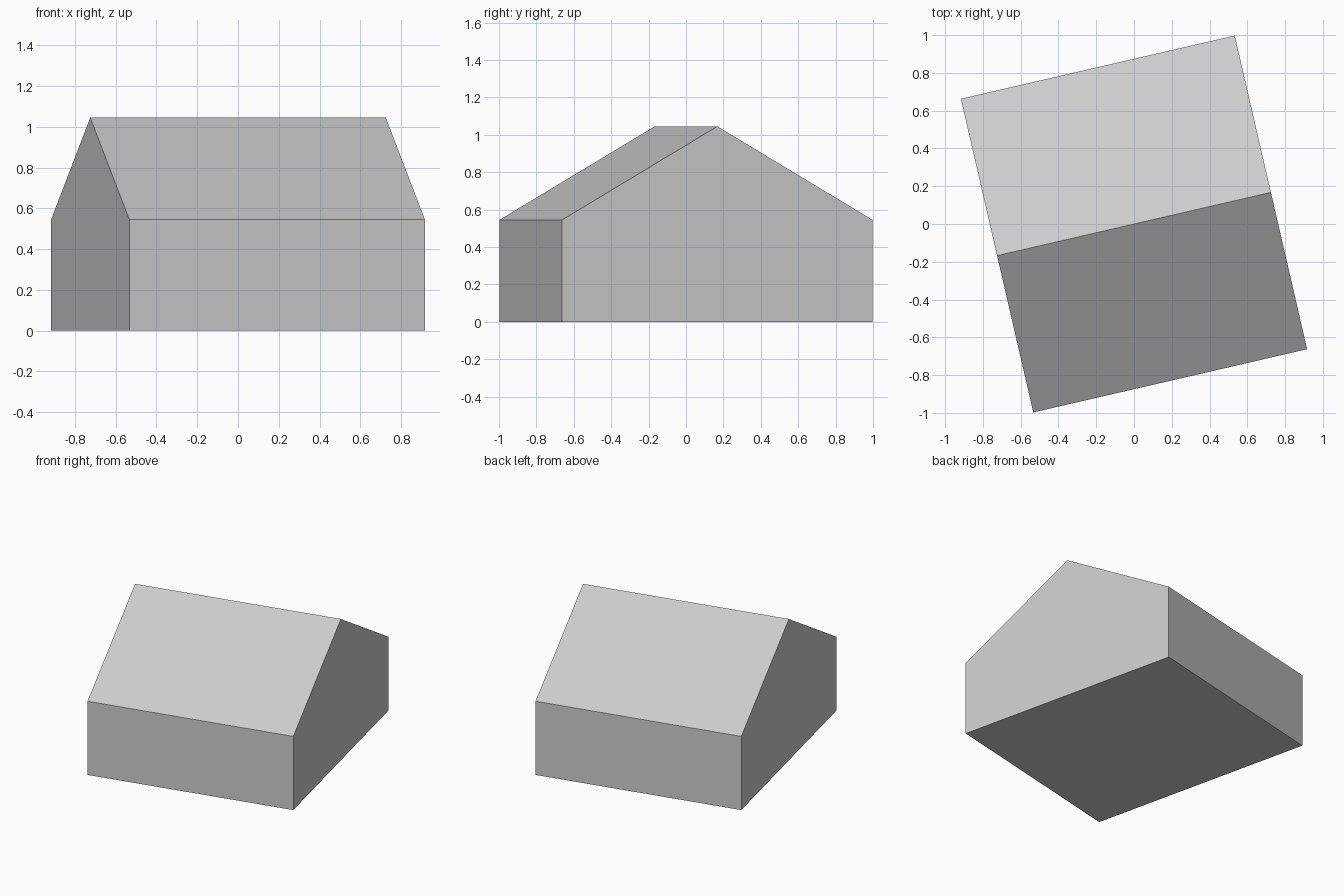
import bpy
import bmesh
from math import radians
from mathutils import Matrix, Vector

cube = bpy.data.objects.get("Cube")
if cube:
    bpy.data.objects.remove(cube, do_unlink=True)

LENGTH, WIDTH = 1.488, 1.704
EAVES, RIDGE = 0.545, 1.045
TURN = radians(13.0)

# One plain grey for the whole building
grey = bpy.data.materials.new("light_grey")
grey.use_nodes = True
colour = (0.6, 0.6, 0.6, 1.0)
grey.diffuse_color = colour
grey.node_tree.nodes["Principled BSDF"].inputs["Base Color"].default_value = colour

# Gable profile, extruded along the ridge
half = WIDTH / 2
profile = [(-half, 0), (half, 0), (half, EAVES), (0, RIDGE), (-half, EAVES)]
bm = bmesh.new()
gable = bm.faces.new([bm.verts.new((-LENGTH / 2, y, z)) for y, z in profile])
extruded = bmesh.ops.extrude_face_region(bm, geom=[gable], use_keep_orig=True)
end_verts = [g for g in extruded["geom"] if isinstance(g, bmesh.types.BMVert)]
bmesh.ops.translate(bm, verts=end_verts, vec=Vector((LENGTH, 0, 0)))
bmesh.ops.recalc_face_normals(bm, faces=bm.faces)
bm.transform(Matrix.Rotation(TURN, 4, "Z"))

mesh = bpy.data.meshes.new("gabled_house")
bm.to_mesh(mesh)
bm.free()
mesh.materials.append(grey)
house = bpy.data.objects.new("gabled_house", mesh)
bpy.context.collection.objects.link(house)
